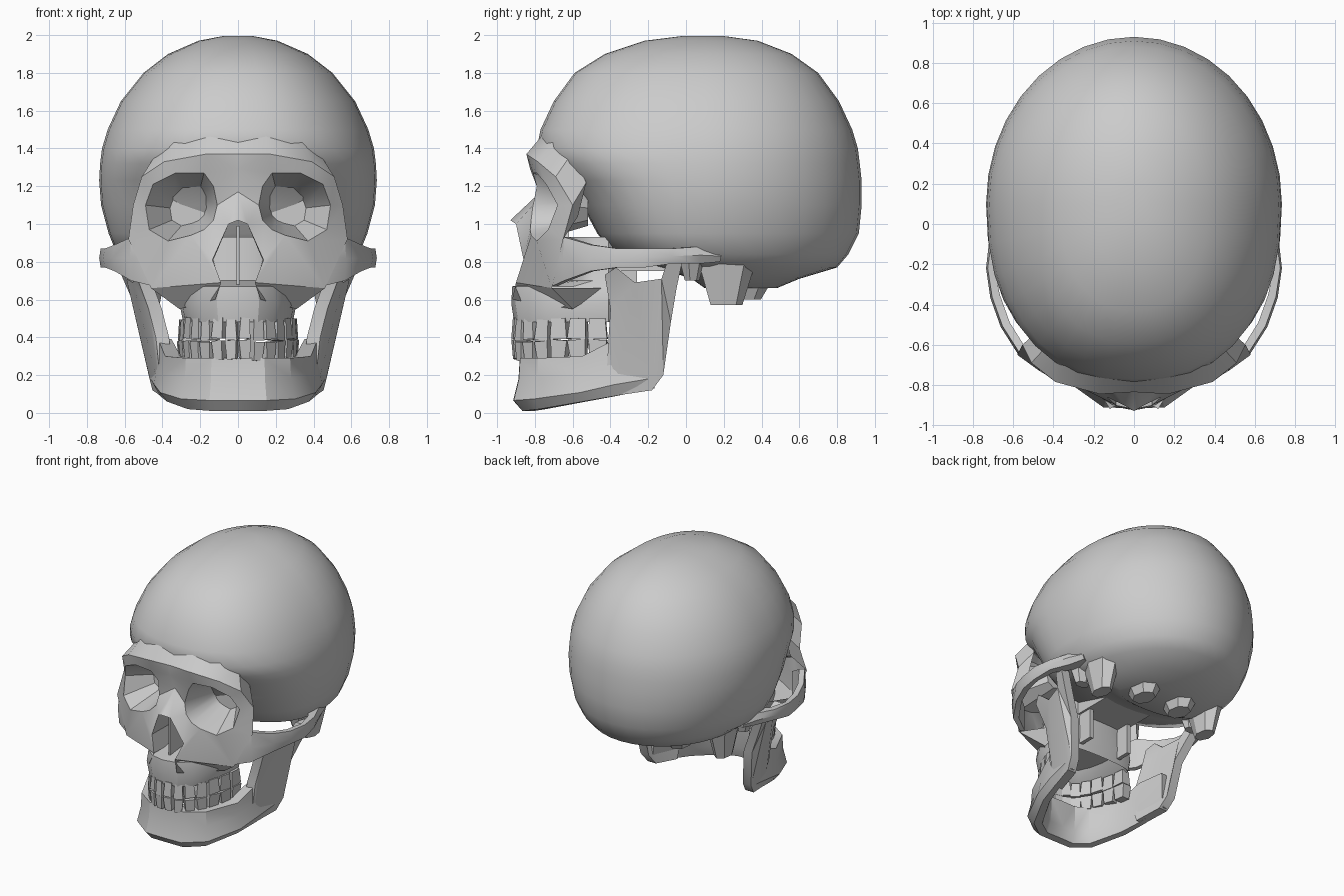
import bpy, bmesh, math, random
from mathutils import Matrix, Vector

random.seed(4)
old = bpy.data.objects.get("Cube")
if old:
    bpy.data.objects.remove(old, do_unlink=True)

bone = bpy.data.materials.new("bone_grey")
bone.use_nodes = True
COLOUR = (0.6, 0.6, 0.6, 1)
bone.diffuse_color = COLOUR
for node in bone.node_tree.nodes:
    if node.type == 'BSDF_PRINCIPLED':
        node.inputs["Base Color"].default_value = COLOUR


def finish(name, bm, mirror=False, angle=30, front_face=None):
    """Turn a bmesh into a finished object, optionally mirrored across x."""
    bmesh.ops.recalc_face_normals(bm, faces=bm.faces)
    if front_face is not None:
        bm.faces.ensure_lookup_table()
        bm.normal_update()
        if bm.faces[front_face].normal.y > 0:
            bmesh.ops.reverse_faces(bm, faces=bm.faces)
    mesh = bpy.data.meshes.new(name)
    bm.to_mesh(mesh)
    bm.free()
    mesh.materials.append(bone)
    obj = bpy.data.objects.new(name, mesh)
    bpy.context.collection.objects.link(obj)
    bpy.ops.object.select_all(action='DESELECT')
    obj.select_set(True)
    bpy.context.view_layer.objects.active = obj
    bpy.ops.object.shade_smooth_by_angle(angle=math.radians(angle))
    if mirror:
        obj.modifiers.new("mirror", 'MIRROR').use_clip = True


def skin(bm, loops, cap=True):
    """Bridge equal closed loops of points and cap the ends."""
    rows = [[bm.verts.new(p) for p in loop] for loop in loops]
    n = len(rows[0])
    for a, b in zip(rows, rows[1:]):
        for i in range(n):
            j = (i + 1) % n
            bm.faces.new((a[i], a[j], b[j], b[i]))
    if cap:
        bm.faces.new(rows[0])
        bm.faces.new(rows[-1])
    return rows


def egg(z, front, back, half, power, mid, n):
    """Horizontal egg-shaped ring, squarer in front by the given power."""
    loop = []
    for i in range(n):
        a = 2 * math.pi * i / n
        c, s = math.cos(a), math.sin(a)
        e = 2 / power if c > 0 else 1
        reach = front - mid if c > 0 else mid - back
        loop.append((half * math.copysign(abs(s) ** e, s),
                     mid + reach * math.copysign(abs(c) ** e, c), z))
    return loop


def egg_loft(name, rings, n, angle):
    bm = bmesh.new()
    skin(bm, [egg(*ring, n) for ring in rings])
    finish(name, bm, angle=angle)


def sweep(name, stations, section):
    """Sweep a section along (x, y, z_low, z_high, half_thickness) stations."""
    loops = []
    for i, (x, y, low, high, thick) in enumerate(stations):
        a, b = stations[max(i - 1, 0)], stations[min(i + 1, len(stations) - 1)]
        t = Vector((1, 0)) if x == 0 else Vector((b[0] - a[0], b[1] - a[1])).normalized()
        loops.append([(x + t.y * thick * u, y - t.x * thick * u, low + (high - low) * v)
                      for u, v in section])
    bm = bmesh.new()
    rows = skin(bm, loops)
    if stations[0][0] == 0:
        start = [f for f in bm.faces if all(v in rows[0] for v in f.verts)]
        bmesh.ops.delete(bm, geom=start, context='FACES_ONLY')
    finish(name, bm, mirror=True)


# Cranium: domed rings above, temples behind the orbits, tapering base below
dome = [(1.995, -.02, .2, .08), (1.97, -.22, .38, .21), (1.9, -.43, .56, .37),
        (1.8, -.59, .7, .5), (1.65, -.7, .81, .62), (1.5, -.77, .88, .69),
        (1.4, -.79, .91, .72)]
temple = [(1.32, -.74, .92, .73), (1.23, -.64, .93, .735), (1.1, -.55, .93, .725),
          (.95, -.47, .915, .685), (.84, -.38, .86, .64)]
base = [(.77, -.15, .8, .54), (.71, .03, .6, .43), (.66, .1, .48, .3)]
egg_loft("cranium", [r + (2.3, .1) for r in dome] + [r + (2.45, .1) for r in temple]
         + [r + (2, .2) for r in base], 36, 50)

# Upper jaw with palate below and a set-back core behind the nose
egg_loft("upper_jaw", [r + (2.3, -.41) for r in (
    (.57, -.8, -.4, .18), (.51, -.86, -.39, .24), (.48, -.91, -.37, .29),
    (.58, -.925, -.36, .31), (.67, -.92, -.36, .29), (.7, -.64, -.36, .28),
    (.93, -.62, -.35, .27))], 20, 25)

# Face mask: orbit rims, brow, nasal bones and cheeks (one half, mirrored)
rim = [(.13, -.79, 1.2), (.18, -.81, 1.27), (.33, -.79, 1.27), (.45, -.74, 1.21),
       (.49, -.68, 1.1), (.47, -.73, .97), (.37, -.79, .91), (.25, -.82, .94),
       (.18, -.825, .97), (.13, -.82, 1.02), (.11, -.81, 1.1)]
outer = [(0, -.825, 1.29), (.17, -.845, 1.37), (.39, -.785, 1.33), (.51, -.69, 1.25),
         (.555, -.6, 1.1), (.58, -.65, .92), (.46, -.71, .66), (.09, -.9, .69),
         (.135, -.86, .81), (.05, -.9, 1.0), (0, -.77, 1.17)]
bm = bmesh.new()
deep = Vector((.23, -.5, 1.07))
socket = []
for p in rim:
    q = deep.lerp(Vector(p), .5)
    socket.append((q.x, -.52, q.z))
O, R, S = skin(bm, [outer, rim, socket], cap=False)
bm.faces.new(S)


def add(*points):
    bm.faces.new([p if isinstance(p, bmesh.types.BMVert) else bm.verts.new(p) for p in points])


# Brow ridge blended up into the forehead and back into the temples
brow_mid = bm.verts.new((0, -.835, 1.37))
add(O[0], O[1], brow_mid)
ridge = [brow_mid] + O[1:6]
buried = [bm.verts.new((v.co.x * .85, v.co.y * .88, v.co.z + .12)) for v in ridge]
for i in range(len(ridge) - 1):
    add(ridge[i], ridge[i + 1], buried[i + 1], buried[i])
nose_tip = bm.verts.new((0, -.93, 1.02))
add(O[10], nose_tip, O[9])
# Nasal side walls, cheek slope and back of the cheekbone
wall_top, wall_mid = (bm.verts.new(p) for p in ((.05, -.62, 1.0), (.13, -.62, .81)))
add(O[9], O[8], wall_mid, wall_top)
add(O[8], O[7], (.1, -.62, .68), wall_mid)
jaw_edge = bm.verts.new((.31, -.6, .55))
add(O[7], O[6], jaw_edge, (.12, -.92, .6))
add(O[6], jaw_edge, (.27, -.42, .66))
finish("face_mask", bm, mirror=True, angle=35, front_face=1)

# Cheek arches running back to the temples
sweep("cheek_arch", [(.44, -.7, .67, .86, .02), (.555, -.635, .7, .93, .025),
                     (.64, -.5, .75, .89, .025), (.69, -.36, .77, .87, .025),
                     (.715, -.22, .77, .87, .02), (.69, -.08, .79, .87, .03),
                     (.62, .06, .79, .88, .05), (.58, .17, .8, .86, .05)],
      [(.6, 1), (1, .5), (.6, 0), (-1, 0), (-1, 1)])

# Lower jaw body
sweep("lower_jaw", [(0, -.845, .01, .29, .07), (.13, -.845, .01, .29, .07),
                    (.25, -.765, .02, .29, .065), (.36, -.54, .06, .3, .055),
                    (.4, -.37, .09, .39, .045), (.43, -.17, .13, .4, .035)],
      [(.5, 1), (.6, .6), (1, .2), (.3, 0), (-.6, 0), (-1, .3), (-1.1, 1)])

# Upright jaw branches with hinge knob and notch, flaring towards the top
outline = [(-.42, .2), (-.41, .4), (-.4, .55), (-.43, .73), (-.37, .77), (-.27, .69),
           (-.13, .71), (-.1, .8), (-.02, .8), (-.05, .66), (-.08, .48), (-.12, .2),
           (-.18, .12), (-.38, .09)]
bm = bmesh.new()
skin(bm, [[(.43 + .1 * (z - .18) + .3 * max(0, z - .48) + .2 * (y + .15) + side, y, z)
           for y, z in outline] for side in (-.035, .035)])
bmesh.ops.triangulate(bm, faces=[f for f in bm.faces if len(f.verts) > 4])
finish("jaw_branch", bm, mirror=True)


# Teeth: tapered blocks around an arch
def teeth(name, z, height, low, high, radius):
    bm = bmesh.new()
    step = math.pi / 14
    for i in range(14):
        a = (i - 6.5) * step
        tx, ty = radius * math.cos(a), .47 * math.sin(a)
        width = step * math.hypot(tx, ty) * random.uniform(.9, 1)
        place = Matrix.Translation((radius * math.sin(a), -.415 - .47 * math.cos(a),
                                    z + random.uniform(-.008, .008)))
        turn = Matrix.Rotation(math.atan2(ty, tx), 4, 'Z')
        tilt = Matrix.Rotation(random.uniform(-.08, .08), 4, 'Y')
        size = Matrix.Diagonal((width, .075, height, 1))
        square = Matrix.Rotation(math.pi / 4, 4, 'Z')
        bmesh.ops.create_cone(bm, cap_ends=True, segments=4, radius1=low, radius2=high,
                              depth=1, matrix=place @ turn @ tilt @ size @ square)
    finish(name, bm)


teeth("upper_teeth", .445, .11, .7, .58, .28)
teeth("lower_teeth", .33, .1, .56, .7, .285)


# Bony knobs and plates of the underside
def knob(name, place, size, low, high, sides=7):
    bm = bmesh.new()
    bmesh.ops.create_cone(bm, cap_ends=True, segments=sides, radius1=low, radius2=high, depth=1,
                          matrix=Matrix.Translation(place) @ Matrix.Diagonal((*size, 1)))
    finish(name, bm, mirror=True)


def plate(name, place, size, mirror=True):
    bm = bmesh.new()
    bmesh.ops.create_cube(bm, size=1, matrix=Matrix.Translation(place) @ Matrix.Diagonal((*size, 1)))
    finish(name, bm, mirror=mirror)


knob("ear_process", (.47, .21, .71), (.7, 1.1, .28), .08, .16)
knob("neck_joint", (.16, .3, .66), (.9, 1.2, .12), .08, .14)
knob("ear_ring", (.5, .03, .77), (1.1, .8, .14), .05, .1)
plate("throat_plate", (.17, -.33, .7), (.03, .14, .36))
plate("skull_base_body", (0, -.2, .83), (.4, .5, .16), False)
plate("nasal_septum", (0, -.74, .83), (.015, .2, .32), False)
